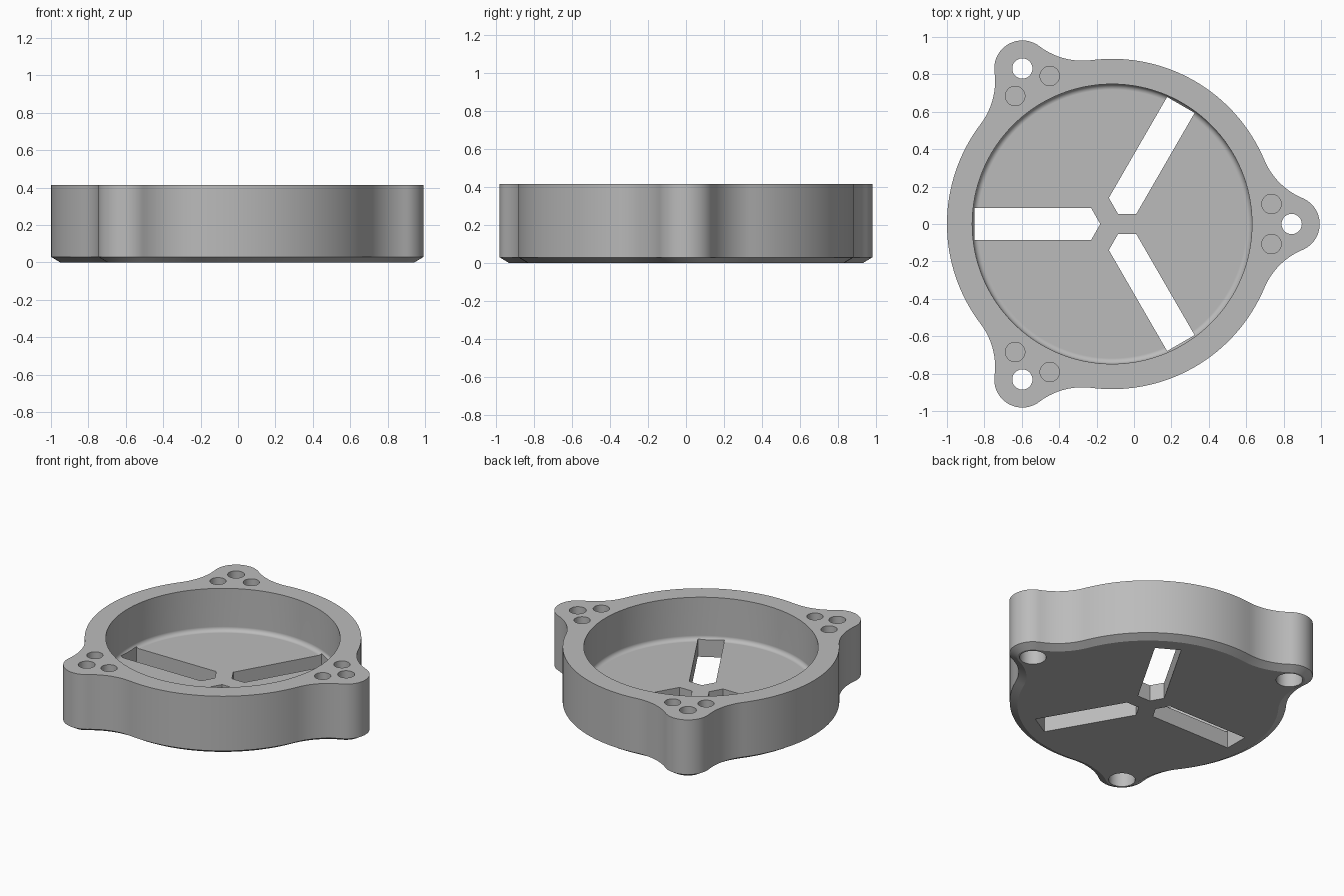
import bpy, bmesh
from math import sin, cos, pi, sqrt, acos, atan2, radians
from mathutils import Vector, Matrix

cube = bpy.data.objects.get("Cube")
if cube:
    bpy.data.objects.remove(cube)

CENTRE = Vector((-0.117, 0))          # axis of the round cup
BODY_R, LUG_R, LUG_DIST, BLEND_R = 0.883, 0.15, 0.96, 0.38
HEIGHT, FLOOR, BORE_R = 0.415, 0.115, 0.748

grey = bpy.data.materials.new("plain grey")
grey.use_nodes = True
grey.diffuse_color = (0.5, 0.5, 0.5, 1)
grey.node_tree.nodes["Principled BSDF"].inputs["Base Color"].default_value = (0.5, 0.5, 0.5, 1)


def arc(centre, radius, start, end, steps):
    return [Vector((centre[0] + radius * cos(a), centre[1] + radius * sin(a)))
            for a in (start + (end - start) * i / steps for i in range(steps + 1))]


def circle(centre, radius, steps=48):
    return arc(centre, radius, 0, 2 * pi, steps)[:-1]


def turned(points, angle):
    return [Matrix.Rotation(angle, 2) @ Vector(p) for p in points]


def outline(inset):
    """Round body with three lugs, blended by tangent concave arcs."""
    body, lug, blend = BODY_R - inset, LUG_R - inset, BLEND_R + inset
    a, b = body + blend, lug + blend
    swing = acos((a * a + LUG_DIST ** 2 - b * b) / (2 * a * LUG_DIST))
    c = Vector((a * cos(swing), a * sin(swing)))
    tip = atan2(c.y, c.x - LUG_DIST)
    low = (c.x, -c.y)
    third = arc(low, blend, pi - swing, pi - tip, 14)[:-1]
    third += arc((LUG_DIST, 0), lug, -tip, tip, 24)[:-1]
    third += arc(c, blend, pi + tip, pi + swing, 14)[:-1]
    third += arc((0, 0), body, swing, 2 * pi / 3 - swing, 32)[:-1]
    return [p for k in range(3) for p in turned(third, k * 2 * pi / 3)]


def loft(name, rings):
    """Capped solid through matching rings given as (points, height)."""
    bm = bmesh.new()
    loops = [[bm.verts.new((p[0] + CENTRE.x, p[1] + CENTRE.y, z)) for p in pts] for pts, z in rings]
    for lo, hi in zip(loops, loops[1:]):
        n = len(lo)
        for i in range(n):
            j = (i + 1) % n
            bm.faces.new((lo[i], lo[j], hi[j], hi[i]))
    bm.faces.new(loops[0][::-1])
    bm.faces.new(loops[-1])
    bmesh.ops.recalc_face_normals(bm, faces=bm.faces[:])
    mesh = bpy.data.meshes.new(name)
    bm.to_mesh(mesh)
    bm.free()
    obj = bpy.data.objects.new(name, mesh)
    bpy.context.collection.objects.link(obj)
    mesh.materials.append(grey)
    return obj


# Body with a chamfered bottom edge
housing = loft("cup_housing", [(outline(0.05), 0), (outline(0), 0.03), (outline(0), HEIGHT)])
cutters = []

# Bore with a small fillet round its floor
fillet = 0.03
rings = []
for i in range(6):
    t = i / 5 * pi / 2
    rings.append((circle((0, 0), BORE_R - fillet + fillet * sin(t), 128), FLOOR + fillet * (1 - cos(t))))
rings.append((circle((0, 0), BORE_R, 128), HEIGHT + 0.1))
cutters.append(loft("bore_cutter", rings))

# Three pointed floor slots, screw holes with wide lower ends, and blind holes
slot = [(0.063, 0), (0.112, -0.085), (0.735, -0.085), (0.735, 0.085), (0.112, 0.085)]
for k in range(3):
    turn = k * 2 * pi / 3
    points = turned(slot, turn + pi / 3)
    cutters.append(loft("slot_cutter", [(points, -0.1), (points, 0.25)]))
    lug = turned([(LUG_DIST, 0)], turn)[0]
    wide, narrow = circle(lug, 0.085), circle(lug, 0.054)
    cutters.append(loft("screw_hole_cutter",
                        [(wide, -0.1), (wide, 0.15), (narrow, 0.15), (narrow, HEIGHT + 0.1)]))
    for side in (-1, 1):
        pin = circle(turned([(0.852, side * 0.107)], turn)[0], 0.052)
        cutters.append(loft("blind_hole_cutter", [(pin, 0.2), (pin, HEIGHT + 0.1)]))

# Cut every opening, then remove the cutters
bpy.ops.object.select_all(action='DESELECT')
bpy.context.view_layer.objects.active = housing
housing.select_set(True)
for cutter in cutters:
    mod = housing.modifiers.new("cut", 'BOOLEAN')
    mod.operation, mod.solver, mod.object = 'DIFFERENCE', 'EXACT', cutter
    bpy.ops.object.modifier_apply(modifier=mod.name)
    bpy.data.objects.remove(cutter)

bpy.ops.object.shade_smooth_by_angle(angle=radians(28))
normals = housing.modifiers.new("even_normals", 'WEIGHTED_NORMAL')
normals.keep_sharp = True
